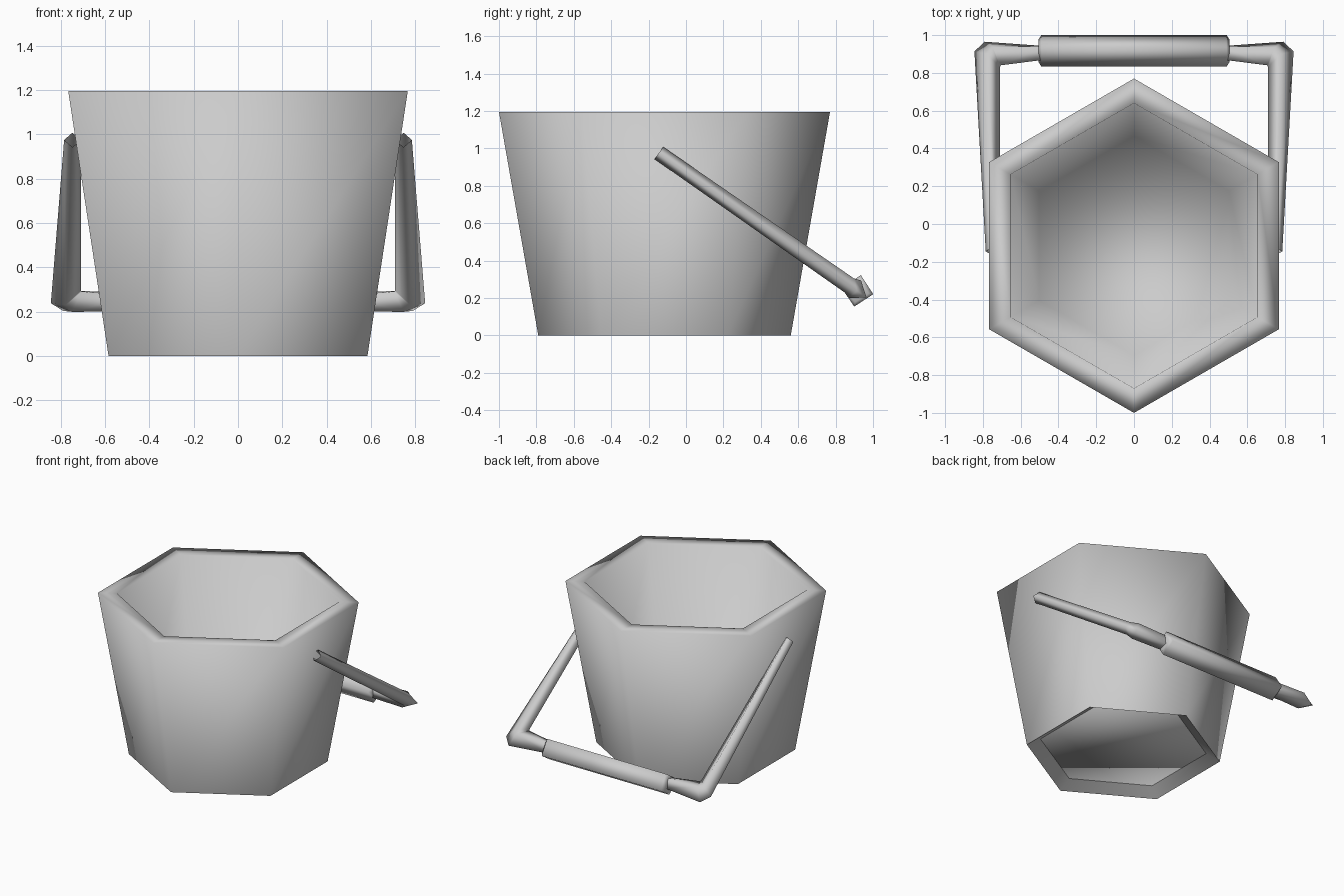
import bpy
import bmesh
from math import cos, sin, pi, radians
from mathutils import Vector

if "Cube" in bpy.data.objects:
    bpy.data.objects.remove(bpy.data.objects["Cube"], do_unlink=True)

grey = bpy.data.materials.new("plain_grey")
grey.use_nodes = True
colour = (0.6, 0.6, 0.6, 1)
grey.diffuse_color = colour
grey.node_tree.nodes["Principled BSDF"].inputs["Base Color"].default_value = colour


def loft(name, rings, cap_start=False, cap_end=False):
    """Skin a list of point rings, optionally close the ends, and shade smooth."""
    bm = bmesh.new()
    loops = [[bm.verts.new(p) for p in ring] for ring in rings]
    for a, b in zip(loops, loops[1:]):
        n = len(a)
        for i in range(n):
            j = (i + 1) % n
            bm.faces.new((a[i], a[j], b[j], b[i]))
    if cap_start:
        bm.faces.new(loops[0][::-1])
    if cap_end:
        bm.faces.new(loops[-1])
    for f in bm.faces:
        f.smooth = True
    mesh = bpy.data.meshes.new(name)
    bm.to_mesh(mesh)
    bm.free()
    mesh.materials.append(grey)
    obj = bpy.data.objects.new(name, mesh)
    bpy.context.collection.objects.link(obj)
    return obj


def hexagon(r, z):
    return [(r * cos(pi / 6 + k * pi / 3), -0.115 + r * sin(pi / 6 + k * pi / 3), z)
            for k in range(6)]


# Hexagonal pail: outer wall, rim, inner wall and floor
loft("bucket", [hexagon(r, z) for r, z in
                ((0.675, 0), (0.885, 1.195), (0.755, 1.195), (0.58, 0.055))], cap_end=True)

# Sloped ring under the pail, from the floor edge down to the foot
loft("foot_ring", [hexagon(0.58, 0.055), hexagon(0.675, 0)])

# Handle plane: "along" runs down the arms, "normal" is across them
start = Vector((0, -0.145, 0.975))
along = Vector((0, 0.821, -0.571))
normal = Vector((0, 0.571, 0.821))


def handle_ring(inner, outer, half):
    """Diamond section between two (x, distance) points in the handle plane."""
    a, b = (Vector((x, 0, 0)) + start + along * d for x, d in (inner, outer))
    mid = (a + b) / 2
    return [a, mid + normal * half, b, mid - normal * half]


# Tapered arm, chamfered elbow and neck, mirrored to the other side
arm = loft("handle_arm", [
    handle_ring((0.71, 0), (0.785, 0), 0.04),
    handle_ring((0.71, 1.19), (0.845, 1.29), 0.045),
    handle_ring((0.705, 1.2), (0.79, 1.352), 0.058),
    handle_ring((0.48, 1.235), (0.48, 1.325), 0.052),
])
mirror = arm.modifiers.new("Mirror", 'MIRROR')
mirror.use_axis[0] = True


# Thick square grip with short sloped ends
def grip_ring(x, r):
    return [(x, 0.917 + r * cos(a), 0.238 + r * sin(a))
            for a in (radians(-12 + 90 * k) for k in range(4))]


loft("handle_grip", [grip_ring(x, r) for x, r in
                     ((-0.505, 0.062), (-0.49, 0.086), (0.49, 0.086), (0.505, 0.062))],
     cap_start=True, cap_end=True)
